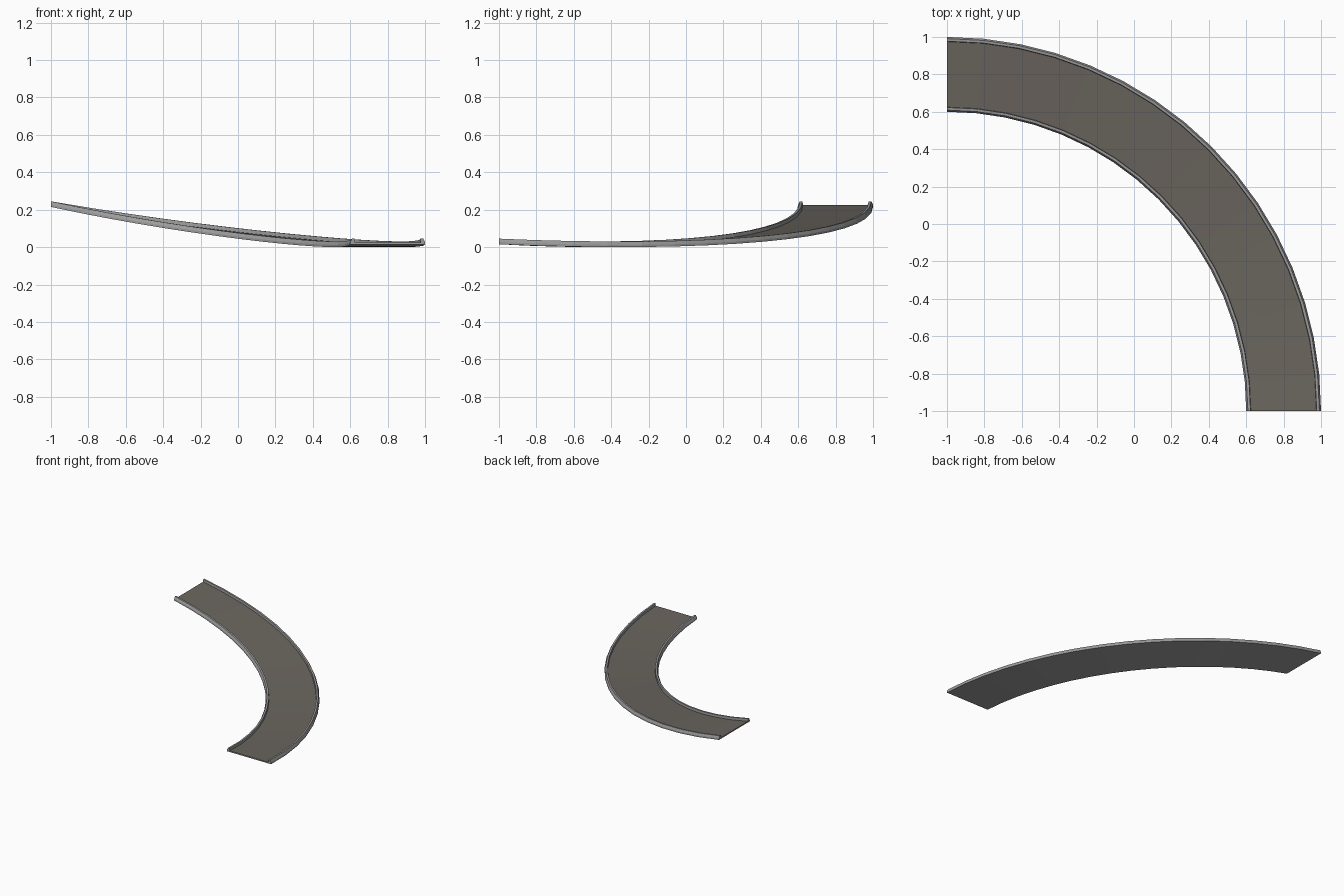
import bpy, bmesh, math

if "Cube" in bpy.data.objects:
    bpy.data.objects.remove(bpy.data.objects["Cube"])

SEG = 16  # flat segments around the quarter turn


def material(name, rgb):
    m = bpy.data.materials.new(name)
    m.diffuse_color = (*rgb, 1)
    m.use_nodes = True
    m.node_tree.nodes["Principled BSDF"].inputs["Base Color"].default_value = m.diffuse_color
    return m


grey = material("concrete grey", (0.33, 0.33, 0.33))
asphalt = material("warm asphalt", (0.145, 0.13, 0.112))


def height(s):
    """Ramp height: s=0 at the raised end, s=1 at the low end."""
    return 0.344 * (s - 0.79) ** 2


def sweep(name, profile, mats, top_face=None):
    """Sweep a closed (radius, z) profile round the bend centred on (-1, -1)."""
    bm = bmesh.new()
    rings = []
    for i in range(SEG + 1):
        s = i / SEG
        a = math.pi / 2 * (1 - s)
        rings.append([bm.verts.new((-1 + r * math.cos(a), -1 + r * math.sin(a), height(s) + z))
                      for r, z in profile])
    n = len(profile)
    for a, b in zip(rings, rings[1:]):
        for k in range(n):
            f = bm.faces.new((a[k], a[(k + 1) % n], b[(k + 1) % n], b[k]))
            f.material_index = 1 if k == top_face else 0
    bm.faces.new(rings[0])
    bm.faces.new(rings[-1])
    bmesh.ops.recalc_face_normals(bm, faces=bm.faces)
    me = bpy.data.meshes.new(name)
    bm.to_mesh(me)
    bm.free()
    for m in mats:
        me.materials.append(m)
    ob = bpy.data.objects.new(name, me)
    bpy.context.collection.objects.link(ob)


# One-piece road channel: underside, sloped kerbs and asphalt between them
kerb = [(0, 0), (0, 0.012), (0.009, 0.030), (0.023, 0.030), (0.025, 0.010)]
inner = [(1.6 + d, z) for d, z in kerb]
outer = [(2.0 - d, z) for d, z in reversed(kerb)]
sweep("curved_road_ramp", inner + outer, [grey, asphalt], top_face=4)
